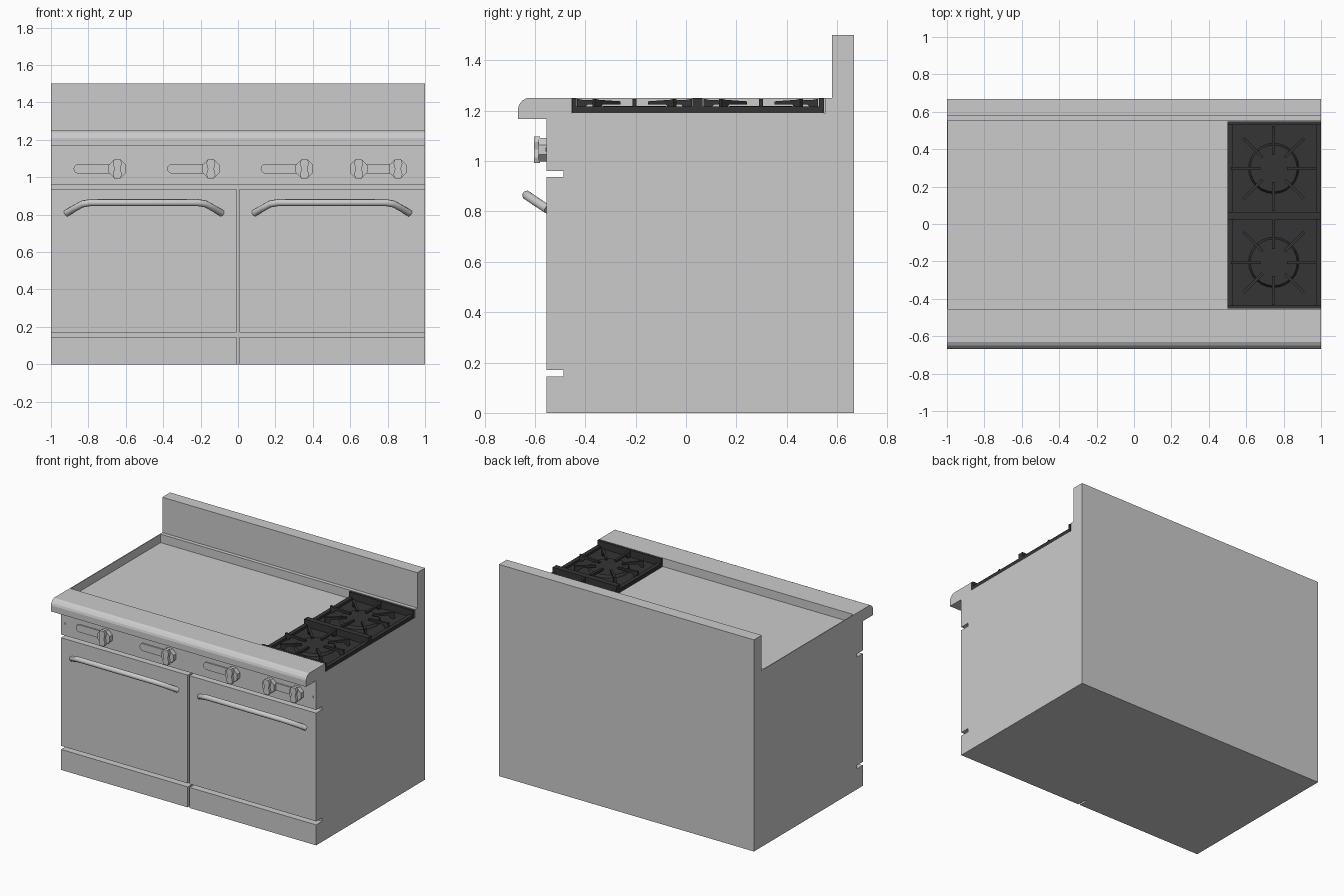
import bpy, bmesh, math
from mathutils import Matrix, Vector

if "Cube" in bpy.data.objects:
    bpy.data.objects.remove(bpy.data.objects["Cube"])

iron = bpy.data.materials.new("cast_iron")
iron.diffuse_color = (0.035, 0.035, 0.035, 1)
iron.use_nodes = True
iron.node_tree.nodes["Principled BSDF"].inputs["Base Color"].default_value = iron.diffuse_color


def finish(bm, name, mat=None):
    bmesh.ops.recalc_face_normals(bm, faces=bm.faces)
    me = bpy.data.meshes.new(name)
    bm.to_mesh(me)
    bm.free()
    ob = bpy.data.objects.new(name, me)
    bpy.context.collection.objects.link(ob)
    if mat:
        me.materials.append(mat)
    return ob


def add_box(bm, x0, x1, y0, y1, z0, z1):
    m = Matrix.Translation(((x0 + x1) / 2, (y0 + y1) / 2, (z0 + z1) / 2))
    bmesh.ops.create_cube(bm, size=1, matrix=m @ Matrix.Diagonal((x1 - x0, y1 - y0, z1 - z0, 1)))


def add_prism(bm, pts, offset):
    """Closed polygon of 3D points, extruded by offset."""
    f = bm.faces.new([bm.verts.new(p) for p in pts])
    ext = bmesh.ops.extrude_face_region(bm, geom=[f], use_keep_orig=True)
    vs = [g for g in ext["geom"] if isinstance(g, bmesh.types.BMVert)]
    bmesh.ops.translate(bm, verts=vs, vec=offset)


def box(name, *dims, mat=None):
    bm = bmesh.new()
    add_box(bm, *dims)
    return finish(bm, name, mat)


def side_profile(name, yz):
    bm = bmesh.new()
    add_prism(bm, [(-1, y, z) for y, z in yz], (2, 0, 0))
    return finish(bm, name)


# Cabinet with sunken cooktop and backsplash, drawn as a side profile
side_profile("cabinet", [(-.487, 0), (.667, 0), (.667, 1.5), (.58, 1.5), (.58, 1.25), (.553, 1.25),
                         (.553, 1.19), (-.455, 1.19), (-.455, 1.25), (-.487, 1.25)])
box("griddle_left_wall", -1, -.994, -.455, .553, 1.19, 1.25)

# Control panel with overhanging front ledge
side_profile("control_panel", [(-.487, .96), (-.553, .96), (-.553, 1.167), (-.667, 1.167), (-.667, 1.21),
                               (-.662, 1.225), (-.65, 1.24), (-.632, 1.25), (-.487, 1.25)])

# Doors, kick plates and handles
for s, side in ((-1, "left"), (1, "right")):
    x0, x1 = sorted((s * .007, s))
    box(side + "_door", x0, x1, -.553, -.487, .17, .937)
    box(side + "_kick_plate", x0, x1, -.553, -.487, 0, .145)

    cu = bpy.data.curves.new(side + "_handle", "CURVE")
    cu.dimensions = "3D"
    cu.bevel_depth = .019
    cu.bevel_resolution = 2
    cu.use_fill_caps = True
    half = [(.415, -.548, .808), (.375, -.585, .832), (.33, -.622, .857), (.29, -.632, .864)]
    path = [(-x, y, z) for x, y, z in half] + half[::-1]
    sp = cu.splines.new("POLY")
    sp.points.add(len(path) - 1)
    for p, (x, y, z) in zip(sp.points, path):
        p.co = (x + s * .502, y, z, 1)
    handle = bpy.data.objects.new(side + "_handle", cu)
    bpy.context.collection.objects.link(handle)
    bpy.ops.object.select_all(action="DESELECT")
    handle.select_set(True)
    bpy.context.view_layer.objects.active = handle
    bpy.ops.object.convert(target="MESH")
    bpy.ops.object.shade_smooth_by_angle(angle=math.radians(50))

    # Small panel screw
    bm = bmesh.new()
    bmesh.ops.create_cone(bm, cap_ends=True, segments=8, radius1=.008, radius2=.008, depth=.006,
                          matrix=Matrix.Translation((s * .972, -.554, 1.045)) @ Matrix.Rotation(math.pi / 2, 4, "X"))
    finish(bm, side + "_screw")

# Knobs: octagonal base with a waisted grip
KZ = 1.045
for i, kx in enumerate((-.645, -.145, .355, .645, .855)):
    bm = bmesh.new()
    octagon = [(kx + .051 * math.cos(a), -.55, KZ + .051 * math.sin(a))
               for a in (math.pi / 8 + k * math.pi / 4 for k in range(8))]
    add_prism(bm, octagon, (0, -.035, 0))
    grip = [(.016, -.053), (.024, -.03), (.016, 0), (.024, .03), (.016, .053)]
    outline = [(x, z) for x, z in grip] + [(-x, z) for x, z in grip[::-1]]
    add_prism(bm, [(kx + x, -.58, KZ + z) for x, z in outline], (0, -.024, 0))
    finish(bm, f"knob_{i + 1}")

# Round-ended indicator bars beside the knobs
for i, (xa, xb) in enumerate(((-.853, -.68), (-.353, -.18), (.147, .32), (.67, .83))):
    bm = bmesh.new()
    pts = []
    for cx, start in ((xb, -math.pi / 2), (xa, math.pi / 2)):
        pts += [(cx + .026 * math.cos(start + k * math.pi / 6), -.55, KZ + .026 * math.sin(start + k * math.pi / 6))
                for k in range(7)]
    add_prism(bm, pts, (0, -.012, 0))
    finish(bm, f"indicator_bar_{i + 1}")

# Burner tray with low side rails and full-height cross rails
bm = bmesh.new()
add_box(bm, .5, 1, -.453, .547, 1.188, 1.2)
for x0, x1 in ((.5, .528), (.972, 1)):
    add_box(bm, x0, x1, -.453, .547, 1.188, 1.217)
for y0, y1 in ((-.453, -.435), (.025, .065), (.529, .547)):
    add_box(bm, .5, 1, y0, y1, 1.188, 1.25)
finish(bm, "burner_tray", iron)

# Two burners, each with eight radial grate fingers
for cy, label in ((-.205, "front"), (.297, "back")):
    centre = Vector((.747, cy, 0))
    bm = bmesh.new()
    bmesh.ops.create_cone(bm, cap_ends=True, segments=24, radius1=.135, radius2=.125, depth=.018,
                          matrix=Matrix.Translation(centre + Vector((0, 0, 1.209))))
    finish(bm, label + "_burner", iron)

    bm = bmesh.new()
    for k in range(8):
        inner = .072 if k % 2 == 0 else .085
        rot = Matrix.Rotation(k * math.pi / 4, 3, "Z")
        prof = [(.228, 1.198), (.228, 1.247), (.205, 1.243), (inner, 1.237), (inner, 1.225), (.185, 1.225), (.21, 1.198)]
        add_prism(bm, [centre + rot @ Vector((r, -.008, z)) for r, z in prof], rot @ Vector((0, .016, 0)))
    finish(bm, label + "_grate", iron)
